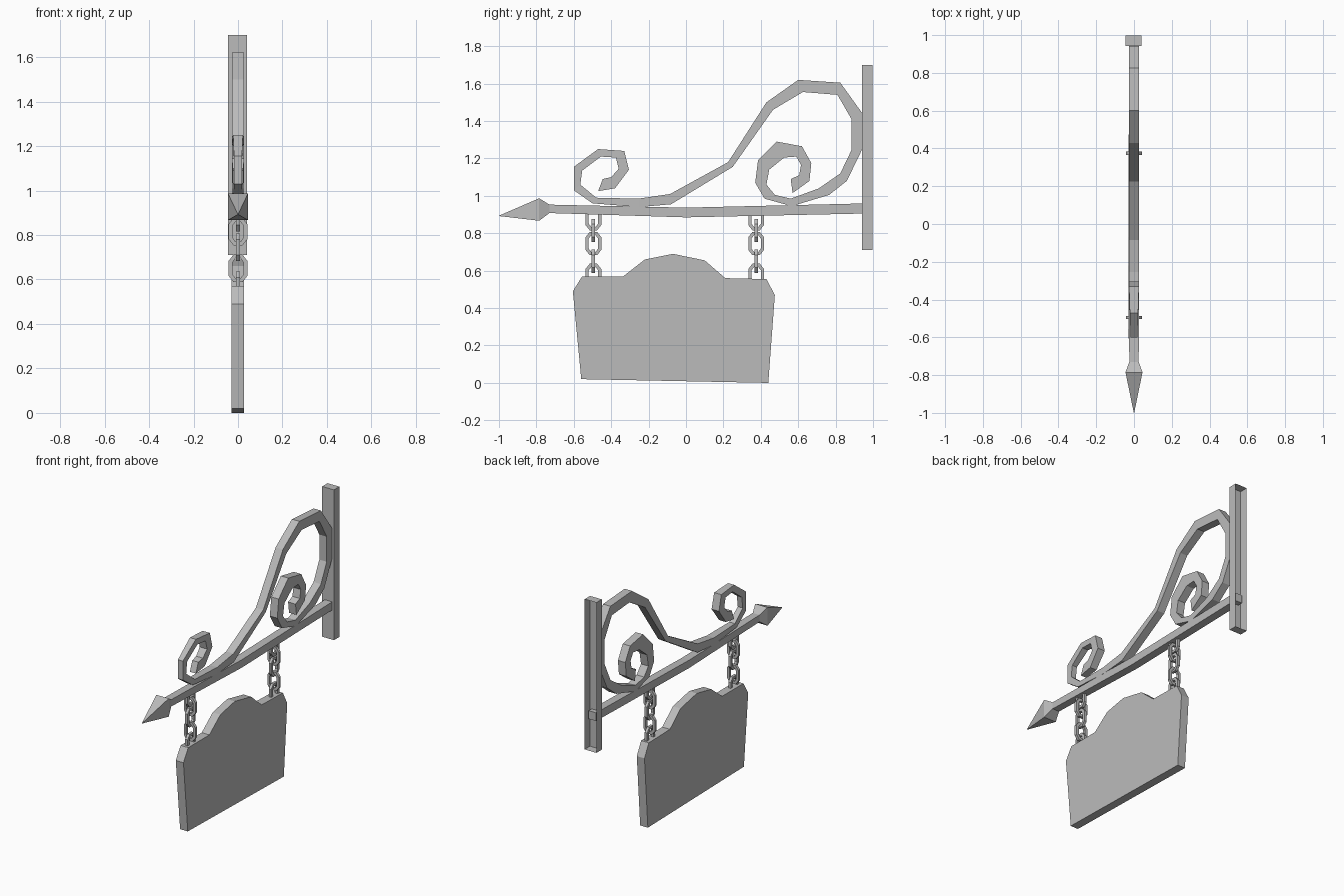
import bpy, bmesh

cube = bpy.data.objects.get("Cube")
if cube:
    bpy.data.objects.remove(cube, do_unlink=True)

iron = bpy.data.materials.new("grey_iron")
iron.use_nodes = True
grey = (0.5, 0.5, 0.5, 1)
iron.diffuse_color = grey
iron.node_tree.nodes["Principled BSDF"].inputs["Base Color"].default_value = grey


def finish(name, bm):
    """Turn a bmesh into a flat shaded object with the shared material."""
    bmesh.ops.recalc_face_normals(bm, faces=bm.faces[:])
    mesh = bpy.data.meshes.new(name)
    bm.to_mesh(mesh)
    bm.free()
    mesh.materials.append(iron)
    obj = bpy.data.objects.new(name, mesh)
    bpy.context.collection.objects.link(obj)
    return obj


def loft(name, sections, closed=False):
    """Skin a series of four-cornered sections, capped unless closed."""
    bm = bmesh.new()
    rings = [[bm.verts.new(co) for co in section] for section in sections]
    following = rings[1:] + rings[:1] if closed else rings[1:]
    for a, b in zip(rings, following):
        for i in range(4):
            j = (i + 1) % 4
            bm.faces.new((a[i], a[j], b[j], b[i]))
    if not closed:
        bm.faces.new(rings[0])
        bm.faces.new(rings[-1])
    return finish(name, bm)


def rect(y, low, high, half):
    return [(-half, y, low), (half, y, low), (half, y, high), (-half, y, high)]


def strip(outer, inner, half):
    """Cross-section of a flat strip between two points in the y-z plane."""
    (a, b), (c, d) = outer, inner
    return [(-half, a, b), (half, a, b), (half, c, d), (-half, c, d)]


# Wall post: a channel open towards the wall
bm = bmesh.new()
bmesh.ops.create_cube(bm, size=1)
for v in bm.verts:
    v.co = (v.co.x * 0.086 - 0.003, 0.97 + v.co.y * 0.056, 1.205 + v.co.z * 0.99)
back = [f for f in bm.faces if f.calc_center_median().y > 0.99]
bmesh.ops.delete(bm, geom=back, context='FACES')
finish("wall_post", bm)

# Slightly sagging bar ending in an arrowhead
loft("arrow_bar", [
    rect(0.975, 0.906, 0.96, 0.027),
    rect(0.0, 0.885, 0.937, 0.027),
    rect(-0.73, 0.908, 0.953, 0.025),
    rect(-0.785, 0.867, 0.987, 0.045),
    rect(-1.0, 0.892, 0.894, 0.001),
])

# Scroll: pairs of edge points in hundredths (y, z, y, z), front curl to rear curl
scroll_edges = [
    (-47, 102.5, -44.5, 109), (-38, 104, -40, 110), (-30.5, 114, -36, 114.5),
    (-33, 124, -37.5, 120.5), (-47, 125, -45.5, 121), (-60, 115.5, -55.5, 113.5),
    (-60, 103, -56.5, 106), (-50, 96, -48, 99), (-25, 94, -25.5, 98.5),
    (-8, 95.5, -8.5, 101), (25, 115.5, 22.5, 118), (46.5, 146, 43, 150),
    (62.5, 155.5, 60, 162), (81, 154, 82.5, 160.5), (88.5, 141, 94, 144.5),
    (88.5, 124.5, 94, 124.5), (82.5, 112, 86, 108), (71, 104, 76.5, 100.5),
    (56, 98.5, 56.5, 94.5), (47.5, 100.5, 42, 98.5), (43, 106, 37, 107),
    (44.5, 114, 38.5, 119), (52.5, 120.5, 48.5, 129), (59, 121, 62, 126.5),
    (61.5, 116.5, 67, 117.5), (60.5, 111, 66, 108), (56, 109, 57, 101.5),
]


def scroll_half(y):
    """The strip narrows towards the front curl."""
    return min(0.027, max(0.018, 0.027 + (y + 0.3) * 0.03))


sections = []
for edge in scroll_edges:
    a, b, c, d = (value / 100 for value in edge)
    sections.append(strip((a, b), (c, d), scroll_half(a)))
loft("scroll", sections)

# Hanging board with a raised centre
outline = [(-0.56, 0.02), (0.44, 0), (0.475, 0.47), (0.43, 0.555), (0.21, 0.56),
           (0.10, 0.655), (-0.07, 0.69), (-0.22, 0.66), (-0.335, 0.57),
           (-0.555, 0.57), (-0.605, 0.49)]
bm = bmesh.new()
face = bm.faces.new([bm.verts.new((-0.03, y, z)) for y, z in outline])
solid = bmesh.ops.extrude_face_region(bm, geom=[face])
for item in solid["geom"]:
    if isinstance(item, bmesh.types.BMVert):
        item.co.x = 0.026
finish("sign_board", bm)

# Chains: chamfered links, alternately turned a quarter
corner = [((0.042, 0.034), (0.025, 0.027)), ((0.02, 0.062), (0.011, 0.045))]


def mirrored(sy, sz, pairs):
    return [tuple((y * sy, z * sz) for y, z in pair) for pair in pairs]


link_edges = (mirrored(1, 1, corner) + mirrored(-1, 1, corner[::-1])
              + mirrored(-1, -1, corner) + mirrored(1, -1, corner[::-1]))
for side, y in (("front", -0.495), ("rear", 0.375)):
    for i, z in enumerate((0.878, 0.815, 0.745, 0.65, 0.575)):
        link = loft(f"{side}_chain_link_{i + 1}",
                    [strip(o, n, 0.009) for o, n in link_edges], closed=True)
        link.location = (0, y, z)
        link.rotation_euler.z = (i % 2) * 1.5708
